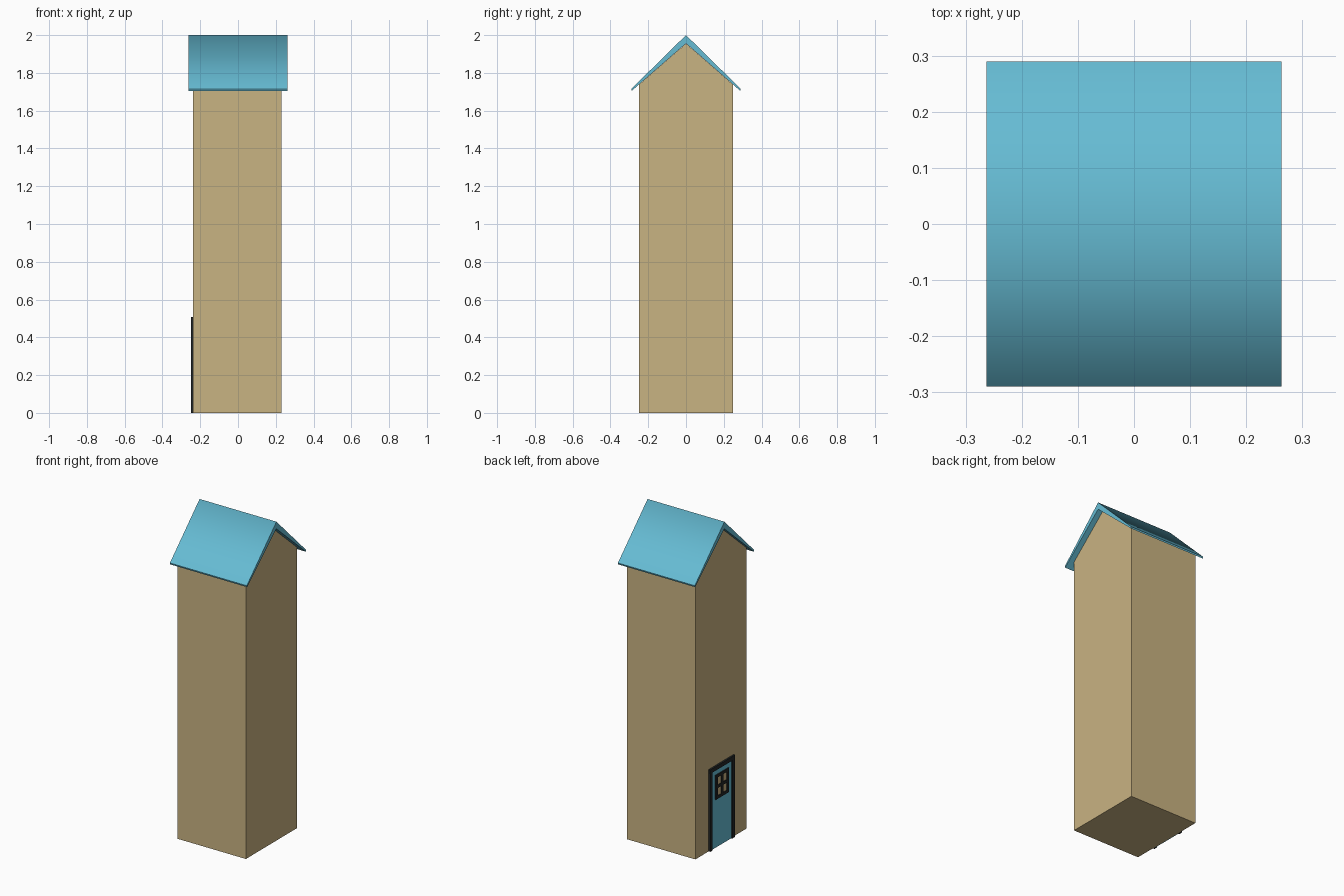
import bpy, bmesh
from mathutils import Vector

if "Cube" in bpy.data.objects:
    bpy.data.objects.remove(bpy.data.objects["Cube"])


def srgb(r, g, b):
    lin = lambda c: c / 12.92 if c <= 0.04045 else ((c + 0.055) / 1.055) ** 2.4
    return [lin(v / 255) for v in (r, g, b)] + [1.0]


def material(name, rgb):
    m = bpy.data.materials.new(name)
    m.diffuse_color = srgb(*rgb)
    m.use_nodes = True
    m.node_tree.nodes["Principled BSDF"].inputs["Base Color"].default_value = m.diffuse_color
    return m


TAN = material("tan wall", (201, 179, 130))
BLUE = material("sky blue", (102, 188, 212))
DARK = material("near black", (34, 38, 38))


def finish(name, bm, mat):
    bmesh.ops.recalc_face_normals(bm, faces=bm.faces)
    me = bpy.data.meshes.new(name)
    bm.to_mesh(me)
    bm.free()
    me.materials.append(mat)
    ob = bpy.data.objects.new(name, me)
    bpy.context.collection.objects.link(ob)
    return ob


def extrude_profile(name, profile, x0, x1, mat, smooth_ridge=False):
    """Extrude a (y, z) outline along x."""
    bm = bmesh.new()
    face = bm.faces.new([bm.verts.new((x0, y, z)) for y, z in profile])
    ext = bmesh.ops.extrude_face_region(bm, geom=[face])["geom"]
    bmesh.ops.translate(bm, vec=Vector((x1 - x0, 0, 0)),
                        verts=[v for v in ext if isinstance(v, bmesh.types.BMVert)])
    if smooth_ridge:
        # shading rolls over the ridge, every other edge stays crisp
        top = max(z for _, z in profile)
        for f in bm.faces:
            f.smooth = True
        for e in bm.edges:
            e.smooth = all(abs(v.co.z - top) < 1e-5 for v in e.verts)
    return finish(name, bm, mat)


def boxes(name, specs, mat):
    """Boxes given as (x0, x1, y0, y1, z0, z1), joined in one mesh."""
    bm = bmesh.new()
    for x0, x1, y0, y1, z0, z1 in specs:
        vs = bmesh.ops.create_cube(bm, size=1)["verts"]
        bmesh.ops.scale(bm, vec=(x1 - x0, y1 - y0, z1 - z0), verts=vs)
        bmesh.ops.translate(bm, vec=((x0 + x1) / 2, (y0 + y1) / 2, (z0 + z1) / 2), verts=vs)
    return finish(name, bm, mat)


# Tower body with gable ends
W = -0.239
extrude_profile("tower_body", [(-0.25, 0), (0.25, 0), (0.25, 1.737), (0, 1.955), (-0.25, 1.737)],
                W, 0.229, TAN)

# Gabled roof, thinning towards the eaves
extrude_profile("roof", [(0, 2.0), (0.29, 1.715), (0.287, 1.705), (0, 1.956),
                         (-0.287, 1.705), (-0.29, 1.715)],
                -0.263, 0.263, BLUE, smooth_ridge=True)

# Door on the left side
boxes("door_panel", [(W - 0.004, W, -0.1, 0.1, 0, 0.485)], BLUE)
F = W - 0.011
boxes("door_frame", [(F, W, 0.096, 0.12, 0, 0.482), (F, W, -0.12, -0.096, 0, 0.482),
                     (F, W, -0.122, 0.122, 0.482, 0.507)], DARK)

# Door window: tan panes behind a dark cross-barred frame
boxes("window_panes", [(W - 0.006, W - 0.003, -0.055, 0.055, 0.31, 0.44)], TAN)
bars = [(F, W, s - 0.009, s + 0.009, 0.30, 0.45) for s in (-0.055, 0, 0.055)]
bars += [(F + 0.0005, W, -0.06, 0.06, z - 0.009, z + 0.009) for z in (0.309, 0.375, 0.441)]
boxes("window_frame", bars, DARK)
